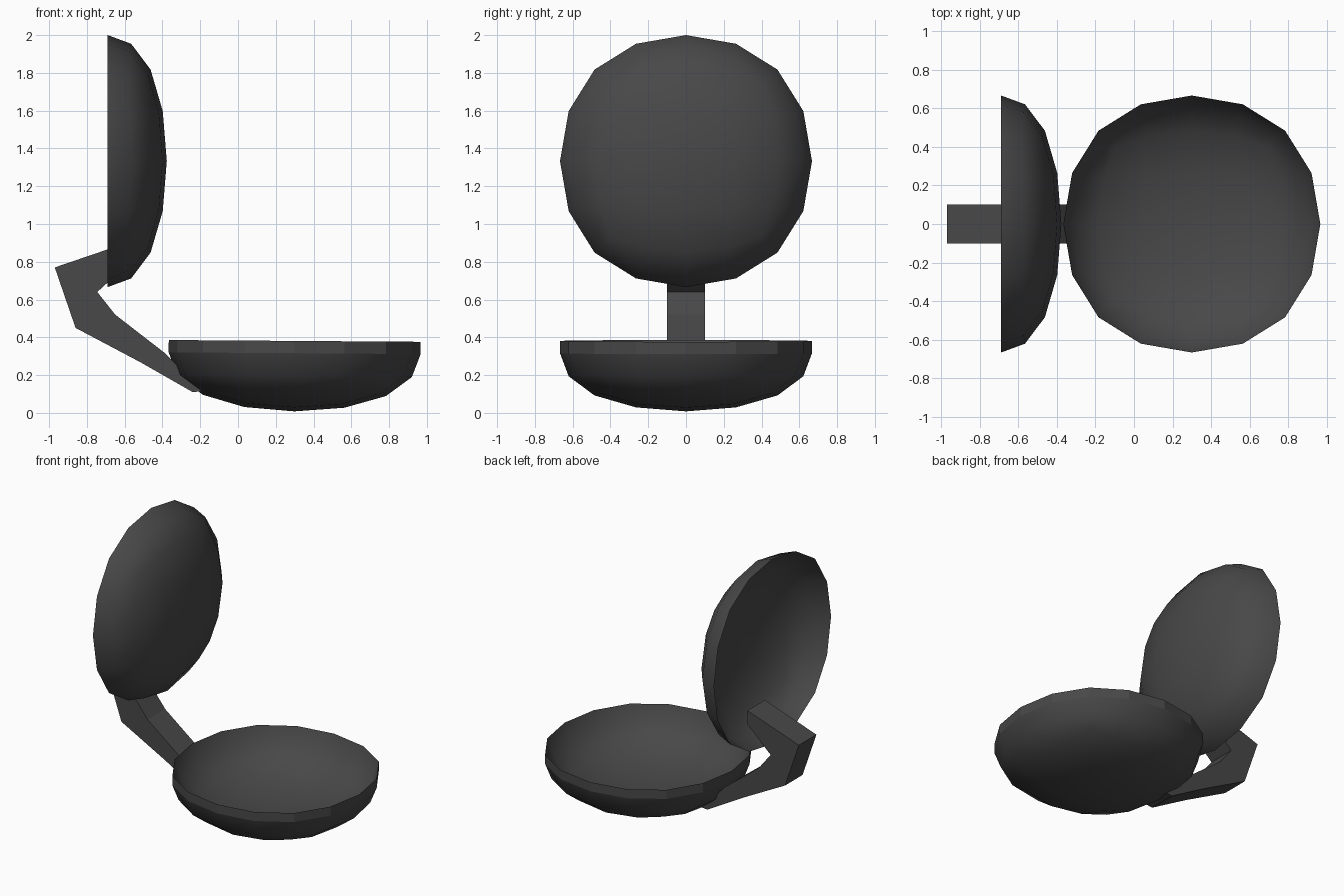
import bpy, bmesh, math
from mathutils import Matrix

if "Cube" in bpy.data.objects:
    bpy.data.objects.remove(bpy.data.objects["Cube"])

charcoal = bpy.data.materials.new("charcoal")
charcoal.diffuse_color = (0.065, 0.065, 0.065, 1)
charcoal.use_nodes = True
charcoal.node_tree.nodes["Principled BSDF"].inputs["Base Color"].default_value = charcoal.diffuse_color


def add_object(name, bm):
    mesh = bpy.data.meshes.new(name)
    bm.to_mesh(mesh)
    bm.free()
    mesh.materials.append(charcoal)
    obj = bpy.data.objects.new(name, mesh)
    bpy.context.collection.objects.link(obj)
    return obj


def half_shell(radius, depth):
    """Lower half of a rounded cube, squashed to a bowl with its rim at z = 0."""
    bm = bmesh.new()
    bmesh.ops.create_cube(bm, size=2)
    temp = add_object("shell_helper", bm)
    sub = temp.modifiers.new("round", 'SUBSURF')
    sub.levels = 2
    dg = bpy.context.evaluated_depsgraph_get()
    bm = bmesh.new()
    bm.from_object(temp, dg)
    bpy.data.objects.remove(temp)
    bmesh.ops.delete(bm, geom=[v for v in bm.verts if v.co.z > 1e-4], context='VERTS')
    rx = max(v.co.x for v in bm.verts)
    rz = -min(v.co.z for v in bm.verts)
    for v in bm.verts:
        v.co.x *= radius / rx
        v.co.y *= radius / rx
        v.co.z *= depth / rz
    for f in bm.faces:
        f.smooth = True
    return bm


# Backrest: open shell bulging forward (+x), hollow behind
bm = half_shell(0.667, 0.313)
bm.transform(Matrix.Translation((-0.69, 0, 1.333)) @ Matrix.Rotation(math.radians(-90), 4, 'Y'))
add_object("backrest_shell", bm)

# Seat: dished shell, given thickness straight upward with a flat-faced rim
bm = half_shell(0.667, 0.308)
base_faces = bm.faces[:]
rim = [e for e in bm.edges if e.is_boundary]
copy = bmesh.ops.duplicate(bm, geom=bm.verts[:] + bm.edges[:] + base_faces)
top_faces = [g for g in copy["geom"] if isinstance(g, bmesh.types.BMFace)]
top_verts = [g for g in copy["geom"] if isinstance(g, bmesh.types.BMVert)]
bmesh.ops.translate(bm, verts=top_verts, vec=(0, 0, 0.065))
bmesh.ops.reverse_faces(bm, faces=top_faces)
vmap = copy["vert_map"]
for e in rim:
    a, b = e.verts
    f = bm.faces.new((a, b, vmap[b], vmap[a]))
    f.smooth = False
    out = f.calc_center_median()
    f.normal_update()
    if f.normal.x * out.x + f.normal.y * out.y < 0:
        f.normal_flip()
for e in bm.edges:
    if len(e.link_faces) == 2 and e.link_faces[0].smooth != e.link_faces[1].smooth:
        e.smooth = False
bm.transform(Matrix.Translation((0.3, 0, 0.316)) @ Matrix.Rotation(math.radians(0.4), 4, 'Y'))
add_object("seat_shell", bm)

# Bent bracket joining seat and backrest: side profile extruded across y
outer = [(-0.56, 0.91), (-0.97, 0.77), (-0.86, 0.45), (-0.52, 0.27), (-0.24, 0.11)]
inner = [(-0.56, 0.81), (-0.745, 0.64), (-0.65, 0.52), (-0.385, 0.315), (-0.19, 0.115)]
bm = bmesh.new()
for (p, q, r, s) in zip(outer, outer[1:], inner[1:], inner):
    bm.faces.new([bm.verts.new((x, -0.1, z)) for x, z in (p, q, r, s)])
bmesh.ops.remove_doubles(bm, verts=bm.verts[:], dist=1e-4)
ext = bmesh.ops.extrude_face_region(bm, geom=bm.faces[:], use_keep_orig=True)
bmesh.ops.translate(bm, vec=(0, 0.2, 0),
                    verts=[g for g in ext["geom"] if isinstance(g, bmesh.types.BMVert)])
bmesh.ops.recalc_face_normals(bm, faces=bm.faces[:])
add_object("bent_bracket", bm)
